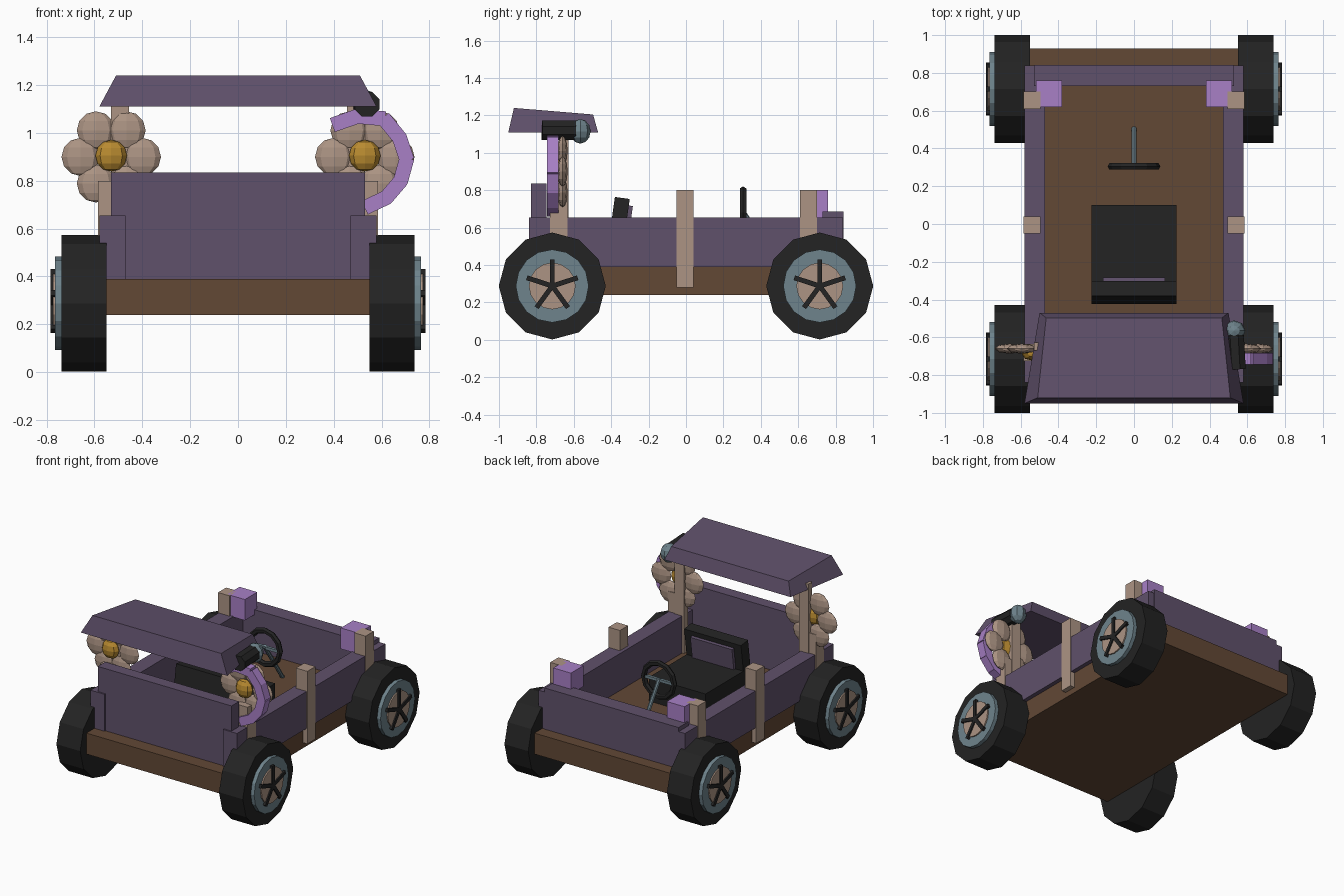
import bpy, bmesh, math
from mathutils import Vector, Matrix

if "Cube" in bpy.data.objects:
    bpy.data.objects.remove(bpy.data.objects["Cube"])


def material(name, rgb):
    m = bpy.data.materials.new(name)
    lin = [((c / 255 + 0.055) / 1.055) ** 2.4 for c in rgb]
    m.diffuse_color = (*lin, 1)
    m.use_nodes = True
    m.node_tree.nodes["Principled BSDF"].inputs["Base Color"].default_value = m.diffuse_color
    return m


PURPLE = material("dusty_purple", (96, 81, 107))
LILAC = material("lilac", (168, 128, 198))
BROWN = material("wood_brown", (98, 72, 53))
TAN = material("tan", (172, 148, 132))
BLACK = material("rubber_black", (35, 35, 35))
BLUE = material("steel_blue", (110, 131, 140))
GOLD = material("gold", (184, 138, 48))


def finish(name, bm, mat):
    bmesh.ops.recalc_face_normals(bm, faces=bm.faces)
    me = bpy.data.meshes.new(name)
    bm.to_mesh(me)
    bm.free()
    me.materials.append(mat)
    ob = bpy.data.objects.new(name, me)
    bpy.context.collection.objects.link(ob)
    return ob


def box(name, lo, hi, mat, matrix=None):
    bm = bmesh.new()
    bmesh.ops.create_cube(bm, size=1)
    for v in bm.verts:
        v.co = Vector([(a + b) / 2 + c * (b - a) for a, b, c in zip(lo, hi, v.co)])
    if matrix:
        bm.transform(matrix)
    return finish(name, bm, mat)


def rod(name, a, b, radius, sides, mat, spin=0.0):
    a, b = Vector(a), Vector(b)
    bm = bmesh.new()
    bmesh.ops.create_cone(bm, cap_ends=True, segments=sides, radius1=radius,
                          radius2=radius, depth=(b - a).length)
    bm.transform(Matrix.Translation((a + b) / 2)
                 @ (b - a).to_track_quat('Z', 'Y').to_matrix().to_4x4()
                 @ Matrix.Rotation(spin, 4, 'Z'))
    return finish(name, bm, mat)


def ball(name, centre, scale, mat, segs=8, rings=6):
    bm = bmesh.new()
    bmesh.ops.create_uvsphere(bm, u_segments=segs, v_segments=rings, radius=1)
    bm.transform(Matrix.Translation(centre) @ Matrix.Diagonal((*scale, 1)))
    return finish(name, bm, mat)


def pair(name, lo, hi, mat):
    """Box on the +x side and its mirror on the -x side."""
    box(name + "_right", lo, hi, mat)
    box(name + "_left", (-hi[0], lo[1], lo[2]), (-lo[0], hi[1], hi[2]), mat)


# Chassis and body walls
box("chassis", (-0.55, -0.93, 0.24), (0.55, 0.93, 0.39), BROWN)
pair("side_wall", (0.47, -0.84, 0.39), (0.58, 0.84, 0.655), PURPLE)
box("front_wall", (-0.53, -0.83, 0.385), (0.53, -0.745, 0.835), PURPLE)
box("rear_wall", (-0.53, 0.73, 0.385), (0.53, 0.842, 0.685), PURPLE)

# Posts and rear lamps
for tag, y in (("front", -0.68), ("middle", -0.005), ("rear", 0.655)):
    pair(tag + "_post", (0.495, y - 0.046, 0.28), (0.585, y + 0.046, 0.80), TAN)
pair("canopy_post", (0.455, -0.67, 0.39), (0.53, -0.628, 1.15), TAN)
pair("rear_lamp", (0.38, 0.62, 0.65), (0.52, 0.76, 0.80), LILAC)

# Canopy: tapered block
bm = bmesh.new()
bottom = [(-0.58, -0.95, 1.11), (0.58, -0.95, 1.11), (0.50, -0.47, 1.11), (-0.50, -0.47, 1.11)]
top = [(-0.51, -0.92, 1.24), (0.51, -0.92, 1.24), (0.465, -0.497, 1.205), (-0.465, -0.497, 1.205)]
b = [bm.verts.new(p) for p in bottom]
t = [bm.verts.new(p) for p in top]
bm.faces.new(b)
bm.faces.new(t)
for i in range(4):
    j = (i + 1) % 4
    bm.faces.new((b[i], b[j], t[j], t[i]))
finish("canopy", bm, PURPLE)

# Seat with tilted backrest and panel
box("seat_cushion", (-0.225, -0.37, 0.39), (0.225, 0.10, 0.56), BLACK)
tilt = Matrix.Translation((0, -0.36, 0.62)) @ Matrix.Rotation(math.radians(-8), 4, 'X')
box("seat_back", (-0.225, -0.04, -0.17), (0.225, 0.04, 0.14), BLACK, tilt)
box("seat_back_panel", (-0.165, 0.04, -0.05), (0.165, 0.062, 0.105), PURPLE, tilt)

# Steering wheel: ring, crossbar and column
bm = bmesh.new()
N, M = 12, 6
rings = []
for i in range(N):
    a = 2 * math.pi * i / N
    rings.append([bm.verts.new((
        (0.12 + 0.02 * math.cos(2 * math.pi * k / M)) * math.cos(a),
        0.305 + 0.02 * math.sin(2 * math.pi * k / M),
        0.68 + (0.12 + 0.02 * math.cos(2 * math.pi * k / M)) * math.sin(a)))
        for k in range(M)])
for i in range(N):
    for k in range(M):
        p, q = rings[i], rings[(i + 1) % N]
        bm.faces.new((p[k], q[k], q[(k + 1) % M], p[(k + 1) % M]))
finish("steering_ring", bm, BLACK)
box("steering_crossbar", (-0.115, 0.295, 0.67), (0.115, 0.315, 0.69), BLUE)
rod("steering_column", (0, 0.30, 0.69), (0, 0.505, 0.39), 0.014, 8, BLUE)

# Wheels: tyre, rim, hub plate and five spokes
for sx, side in ((1, "right"), (-1, "left")):
    for y, end in ((-0.715, "front"), (0.715, "rear")):
        tag = f"{end}_{side}"
        for part, x0, x1, r, n, mat in (("tyre", 0.55, 0.738, 0.286, 12, BLACK),
                                        ("rim", 0.73, 0.765, 0.195, 16, BLUE),
                                        ("hub", 0.76, 0.774, 0.125, 16, TAN)):
            rod(f"{tag}_{part}", (sx * x0, y, 0.288), (sx * x1, y, 0.288), r, n, mat)
        for k in range(5):
            turn = (Matrix.Translation((sx * 0.77, y, 0.288))
                    @ Matrix.Rotation(2 * math.pi * k / 5, 4, 'X'))
            box(f"{tag}_spoke_{k}", (-0.013, -0.013, -0.01), (0.013, 0.013, 0.143), BLACK, turn)

# Flowers: six flattened petals around a golden centre
for sx, side in ((1, "right"), (-1, "left")):
    for k in range(6):
        a = math.pi * k / 3
        ball(f"petal_{side}_{k}",
             (sx * 0.53 + 0.128 * math.cos(a), -0.66, 0.9 + 0.128 * math.sin(a)),
             (0.08, 0.027, 0.08), TAN)
    ball(f"flower_centre_{side}", (sx * 0.53, -0.685, 0.905), (0.066, 0.04, 0.066), GOLD)

# Segmented curved handle around the right flower
path = [(0.40, 1.035), (0.50, 1.07), (0.61, 1.06), (0.675, 0.98), (0.705, 0.89),
        (0.68, 0.80), (0.62, 0.73), (0.535, 0.69)]
for k, (p, q) in enumerate(zip(path, path[1:])):
    d = Vector((q[0] - p[0], 0, q[1] - p[1]))
    mid = Vector(((p[0] + q[0]) / 2, -0.713, (p[1] + q[1]) / 2))
    turn = Matrix.Translation(mid) @ Matrix.Rotation(-math.atan2(d.z, d.x), 4, 'Y')
    h = d.length / 2 + 0.006
    box(f"arc_segment_{k}", (-h, -0.031, -0.031), (h, 0.031, 0.031), LILAC, turn)

# Hand lamp under the canopy edge
rod("lamp_grip", (0.54, -0.77, 1.12), (0.53, -0.59, 1.12), 0.056, 8, BLACK, math.pi / 8)
ball("lamp_head", (0.53, -0.565, 1.115), (0.06, 0.055, 0.066), BLUE)
